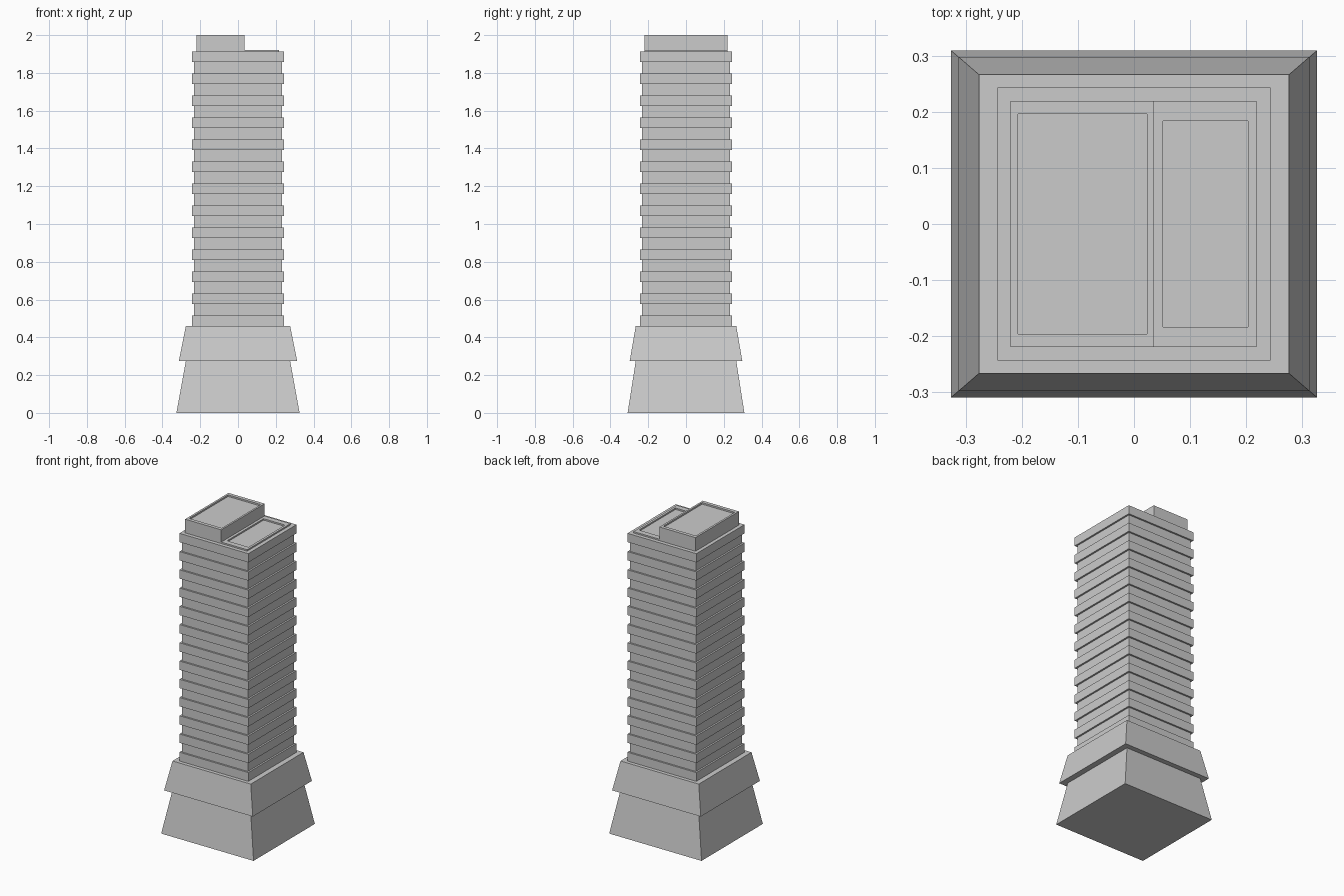
import bpy, bmesh

if "Cube" in bpy.data.objects:
    bpy.data.objects.remove(bpy.data.objects["Cube"])


def loft(name, rings):
    """Skin a stack of rectangles (x0, x1, y_half, z) and cap both ends."""
    bm = bmesh.new()
    loops = []
    for x0, x1, y, z in rings:
        corners = ((x0, -y), (x1, -y), (x1, y), (x0, y))
        loops.append([bm.verts.new((cx, cy, z)) for cx, cy in corners])
    for a, b in zip(loops, loops[1:]):
        for i in range(4):
            j = (i + 1) % 4
            bm.faces.new((a[i], a[j], b[j], b[i]))
    bm.faces.new(loops[0][::-1])
    bm.faces.new(loops[-1])
    bmesh.ops.recalc_face_normals(bm, faces=bm.faces[:])
    mesh = bpy.data.meshes.new(name)
    bm.to_mesh(mesh)
    bm.free()
    obj = bpy.data.objects.new(name, mesh)
    bpy.context.collection.objects.link(obj)
    return obj


# Flared podium with an overhanging skirt
loft("podium", [(-x, x, y, z) for x, y, z in (
    (0.326, 0.309, 0.0), (0.276, 0.266, 0.275),
    (0.313, 0.298, 0.275), (0.276, 0.266, 0.46))])

# Tower shaft: projecting floor bands alternating with recessed windows
WIDE, NARROW = 0.243, 0.232
FLOORS, PITCH, BAND = 13, 0.1164, 0.056
profile = []
for i in range(FLOORS):
    z = 0.46 + i * PITCH
    profile += [(WIDE, z), (WIDE, z + BAND)]
    if i < FLOORS - 1:
        profile += [(NARROW, z + BAND), (NARROW, z + PITCH)]
loft("tower", [(-w, w, w, z) for w, z in profile])


def roof_block(name, outer, inner, z0, z1, depth):
    """Box with a shallow sunken panel in its top."""
    loft(name, [(*outer, z0), (*outer, z1), (*inner, z1), (*inner, z1 - depth)])


ROOF = 0.46 + (FLOORS - 1) * PITCH + BAND
# Tall plant room on the left, low terrace on the right
roof_block("plant_room", (-0.22, 0.035, 0.219), (-0.207, 0.023, 0.196), ROOF, 2.0, 0.01)
roof_block("roof_terrace", (0.035, 0.218, 0.219), (0.052, 0.203, 0.184), ROOF, 1.922, 0.015)
